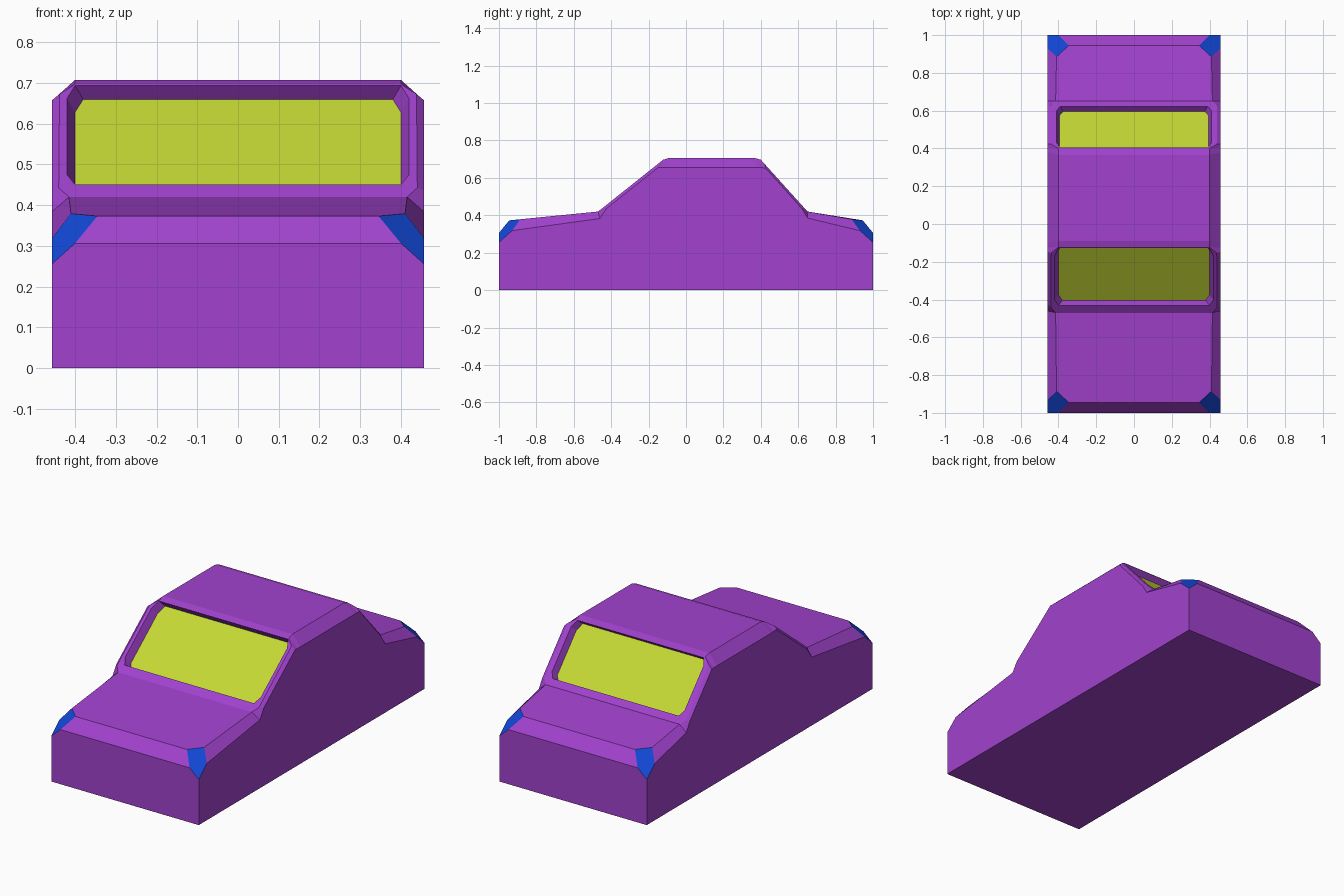
import bpy, bmesh
from mathutils import Vector

if "Cube" in bpy.data.objects:
    bpy.data.objects.remove(bpy.data.objects["Cube"])

def material(name, rgb):
    m = bpy.data.materials.new(name)
    m.diffuse_color = (*rgb, 1)
    m.use_nodes = True
    m.node_tree.nodes["Principled BSDF"].inputs["Base Color"].default_value = m.diffuse_color
    return m

PURPLE = material("purple_paint", (0.36, 0.055, 0.62))
LIME = material("lime_glass", (0.56, 0.69, 0.035))
BLUE = material("blue_light", (0.006, 0.065, 0.68))

def flip(p):
    return (-p[0], p[1], p[2])

def both(points):
    """Closed loop from points on the right and their mirror images."""
    return list(points) + [flip(p) for p in reversed(points)]

def make(name, faces, mat, shell=False):
    bm = bmesh.new()
    for f in faces:
        face = bm.faces.new([bm.verts.new(p) for p in f])
        face.normal_update()
        if face.normal.dot(face.calc_center_median() - Vector((0, 0, 0.1))) < 0:
            face.normal_flip()
    bmesh.ops.remove_doubles(bm, verts=bm.verts[:], dist=0.0005)
    if shell:
        bmesh.ops.recalc_face_normals(bm, faces=bm.faces[:])
    me = bpy.data.meshes.new(name)
    bm.to_mesh(me)
    bm.free()
    me.materials.append(mat)
    ob = bpy.data.objects.new(name, me)
    bpy.context.collection.objects.link(ob)
    return ob

def window_loops(base, top, depth, hole, glass):
    """Frame outline, opening and recessed pane on a sloping plane."""
    a, b = Vector((0, *base)), Vector((0, *top))
    d = (b - a).normalized()
    n = Vector((0, -d.z, d.y))
    if n.z > 0:
        n = -n
    def loop(pts, sink=0):
        return [tuple(a.lerp(b, t) + n * sink + Vector((x, 0, 0))) for x, t in pts]
    frame = [(0.415, 0), (0.44, 0.08), (0.438, 0.91), (0.40, 1)]
    def octagon(w):
        return [(w - 0.02, 0.11), (w, 0.20), (w, 0.87), (w - 0.02, 0.985)]
    return loop(frame), loop(octagon(hole)), loop(octagon(glass), depth)

def bridge(p, q):
    return [[p[i], p[(i + 1) % len(p)], q[(i + 1) % len(q)], q[i]] for i in range(len(p))]

W = 0.457
front = window_loops((-0.47, 0.42), (-0.122, 0.697), 0.043, 0.42, 0.40)
rear = window_loops((0.65, 0.42), (0.40, 0.697), 0.036, 0.41, 0.395)

def corner(s):
    """Five corners of a clipped body corner, s = -1 front, 1 rear."""
    return [(W, s, 0.255), (W, s * 0.93, 0.318), (0.41, s * 0.885, 0.379),
            (0.345, s * 0.945, 0.373), (0.40, s, 0.306)]

cf, cr = corner(-1), corner(1)
roof = [(0.40, -0.09, 0.707), (0.40, 0.365, 0.707)]

# Shoulder chamfer: inner edge line and outer edge line, front to rear
inner = [cf[2]] + front[0] + roof + rear[0][::-1] + [cr[2]]
outer = [cf[1]] + [(W, y, z) for y, z in (
    (-0.46, 0.383), (-0.425, 0.437), (-0.147, 0.657), (-0.125, 0.656), (-0.10, 0.655),
    (0.38, 0.655), (0.405, 0.655), (0.425, 0.653), (0.62, 0.435), (0.65, 0.385))] + [cr[1]]

half = [[outer[i], outer[i + 1], inner[i + 1], inner[i]] for i in range(len(inner) - 1)]
half.append([(W, -1, 0), cf[0]] + outer + [cr[0], (W, 1, 0)])
faces = half + [[flip(p) for p in f] for f in half]

# Nose, tail, hood and trunk
for c, win in ((cf, front), (cr, rear)):
    s = c[0][1]
    faces.append(both([(W, s, 0), c[0], c[4]]))
    faces.append(both([c[4], c[3]]))
    faces.append(both([c[3], c[2], win[0][0]]))
    # Window frame and recess walls
    frame, hole, pane = (both(l) for l in win)
    faces += bridge(frame, hole) + bridge(hole, pane)

# Roof with its front and rear edge strips, and the floor
faces += [both([front[0][3], roof[0]]), both(roof), both([roof[1], rear[0][3]]),
          both([(W, -1, 0), (W, 1, 0)])]
make("car_body", faces, PURPLE, shell=True)

# Glass panes
make("windshield", [both(front[2])], LIME)
make("rear_window", [both(rear[2])], LIME)

# Corner lights
for name, c in (("front", cf), ("rear", cr)):
    make(name + "_corner_lights", [c, [flip(p) for p in c]], BLUE)
